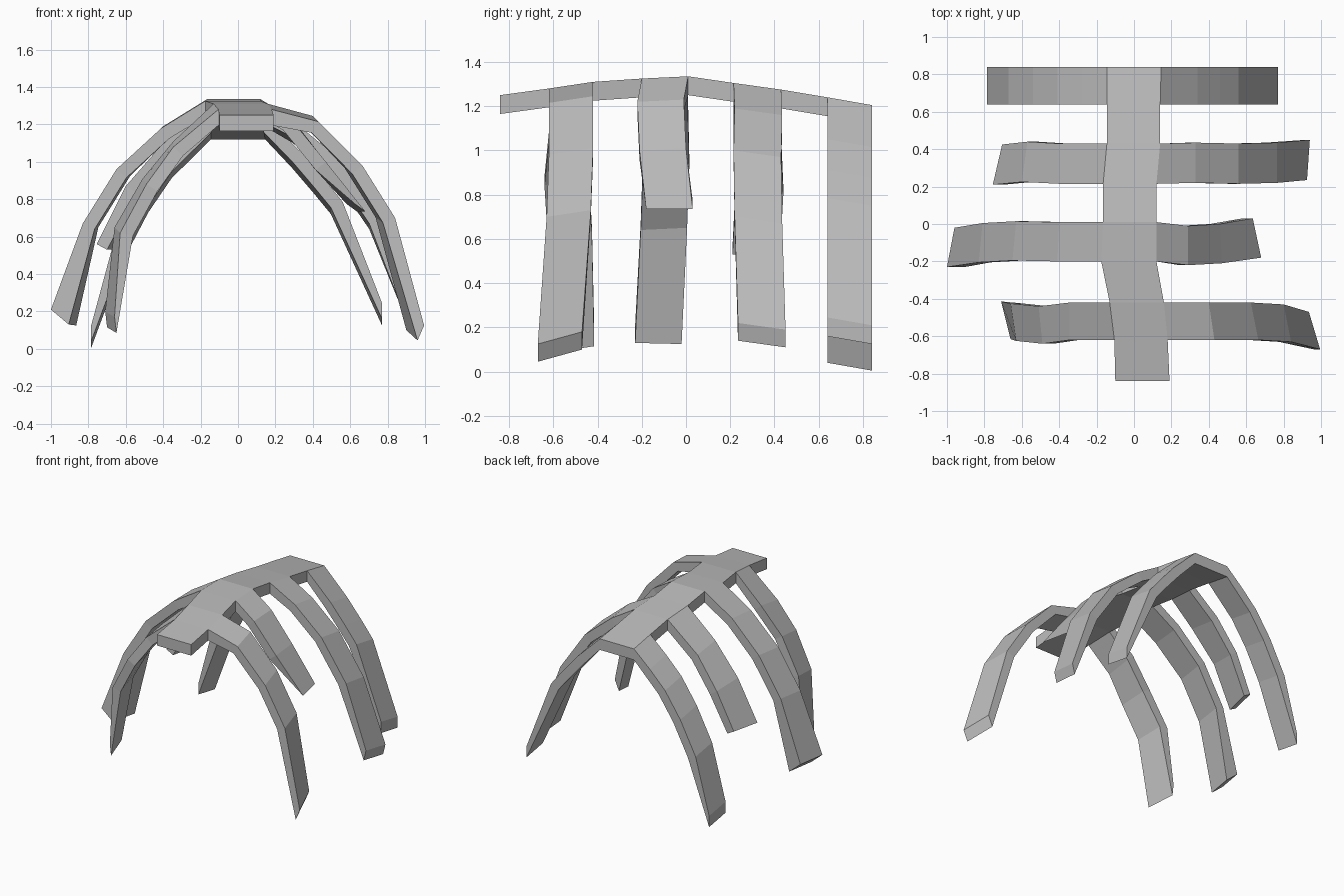
import bpy, bmesh
from mathutils import Vector

T = 0.085  # plate thickness

bone = bpy.data.materials.new("bone_grey")
bone.diffuse_color = (0.5, 0.5, 0.5, 1)


def loft(name, rings):
    """Skin four-cornered rings into a closed flat-faced bar."""
    bm = bmesh.new()
    vs = [[bm.verts.new(p) for p in ring] for ring in rings]
    for a, b in zip(vs, vs[1:]):
        for i in range(4):
            j = (i + 1) % 4
            bm.faces.new((a[i], a[j], b[j], b[i]))
    bm.faces.new(vs[0])
    bm.faces.new(vs[-1][::-1])
    bmesh.ops.recalc_face_normals(bm, faces=bm.faces)
    me = bpy.data.meshes.new(name)
    bm.to_mesh(me)
    bm.free()
    me.materials.append(bone)
    ob = bpy.data.objects.new(name, me)
    bpy.context.collection.objects.link(ob)


# Spine sections: y, left x, right x, top z
SPINE = [(-0.84, -0.10, 0.19, 1.25), (-0.62, -0.105, 0.18, 1.28),
         (-0.42, -0.13, 0.16, 1.31), (-0.20, -0.175, 0.12, 1.325),
         (0.01, -0.165, 0.12, 1.335), (0.215, -0.165, 0.12, 1.305),
         (0.43, -0.145, 0.14, 1.275), (0.64, -0.145, 0.14, 1.24),
         (0.84, -0.145, 0.145, 1.205)]
loft("spine", [[(l, y, z), (r, y, z), (r, y, z - T), (l, y, z - T)]
               for y, l, r, z in SPINE])


def rib(name, index, side, stations, tip_drop, tip_dz=None):
    """Bent plate from the spine edge through (x, z, front y, back x shift)."""
    a, b = SPINE[index], SPINE[index + 1]
    e = 1 if side < 0 else 2
    width, slope = b[0] - a[0], b[3] - a[3]
    rings = [[(a[e], a[0], a[3]), (b[e], b[0], b[3]),
              (b[e], b[0], b[3] - T), (a[e], a[0], a[3] - T)]]
    pts = [(a[e], a[3])] + [s[:2] for s in stations]
    for i, (x, z, y, dx) in enumerate(stations, 1):
        dz = slope
        if i < len(pts) - 1:
            # inner surface lies along the bisecting normal
            d = Vector((pts[i + 1][0] - pts[i - 1][0],
                        pts[i + 1][1] - pts[i - 1][1])).normalized()
            drop = Vector((d.y * side, -abs(d.x))) * 0.07
        else:
            drop = Vector(tip_drop)
            dz = slope if tip_dz is None else tip_dz
        f = Vector((x, y, z))
        g = Vector((x + dx, y + width, z + dz))
        o = Vector((drop.x, 0, drop.y))
        rings.append([f, g, g + o, f + o])
    loft(name, rings)


# Ribs from front to back
rib("rib_1_right", 1, 1, [(0.43, 1.215, -0.62, -0.03), (0.665, 0.98, -0.62, -0.04),
                          (0.84, 0.70, -0.63, -0.04), (0.995, 0.125, -0.67, -0.06)],
    (-0.035, -0.08), 0.055)
rib("rib_1_left", 1, -1, [(-0.345, 1.08, -0.62, 0), (-0.49, 0.88, -0.64, -0.02),
                          (-0.63, 0.62, -0.625, -0.03), (-0.66, 0.17, -0.615, -0.05)],
    (0.01, -0.085), 0.03)
rib("rib_2_right", 3, 1, [(0.29, 1.22, -0.22, 0), (0.47, 1.0, -0.21, -0.01),
                          (0.68, 0.735, -0.18, -0.045)], (-0.055, 0.04), 0.0)
rib("rib_2_left", 3, -1, [(-0.41, 1.18, -0.20, 0.01), (-0.65, 0.96, -0.195, 0.02),
                          (-0.83, 0.67, -0.205, 0.02), (-1.0, 0.21, -0.23, 0.04)],
    (0.095, -0.08), -0.005)
rib("rib_3_right", 5, 1, [(0.33, 1.19, 0.22, 0), (0.56, 1.0, 0.215, 0),
                          (0.765, 0.70, 0.22, 0), (0.925, 0.22, 0.235, 0.015)],
    (-0.02, -0.08))
rib("rib_3_left", 5, -1, [(-0.40, 1.10, 0.215, 0), (-0.60, 0.87, 0.225, 0.03),
                          (-0.755, 0.56, 0.21, 0.05)], (0.055, -0.03), 0.0)
rib("rib_4_right", 7, 1, [(0.34, 1.05, 0.64, 0), (0.46, 0.91, 0.64, 0),
                          (0.56, 0.785, 0.64, 0), (0.77, 0.245, 0.64, 0)], (0, -T))
rib("rib_4_left", 7, -1, [(-0.28, 1.12, 0.64, 0), (-0.41, 0.99, 0.64, 0),
                          (-0.54, 0.80, 0.64, 0), (-0.67, 0.55, 0.64, 0),
                          (-0.785, 0.125, 0.64, 0)], (0, -T))
